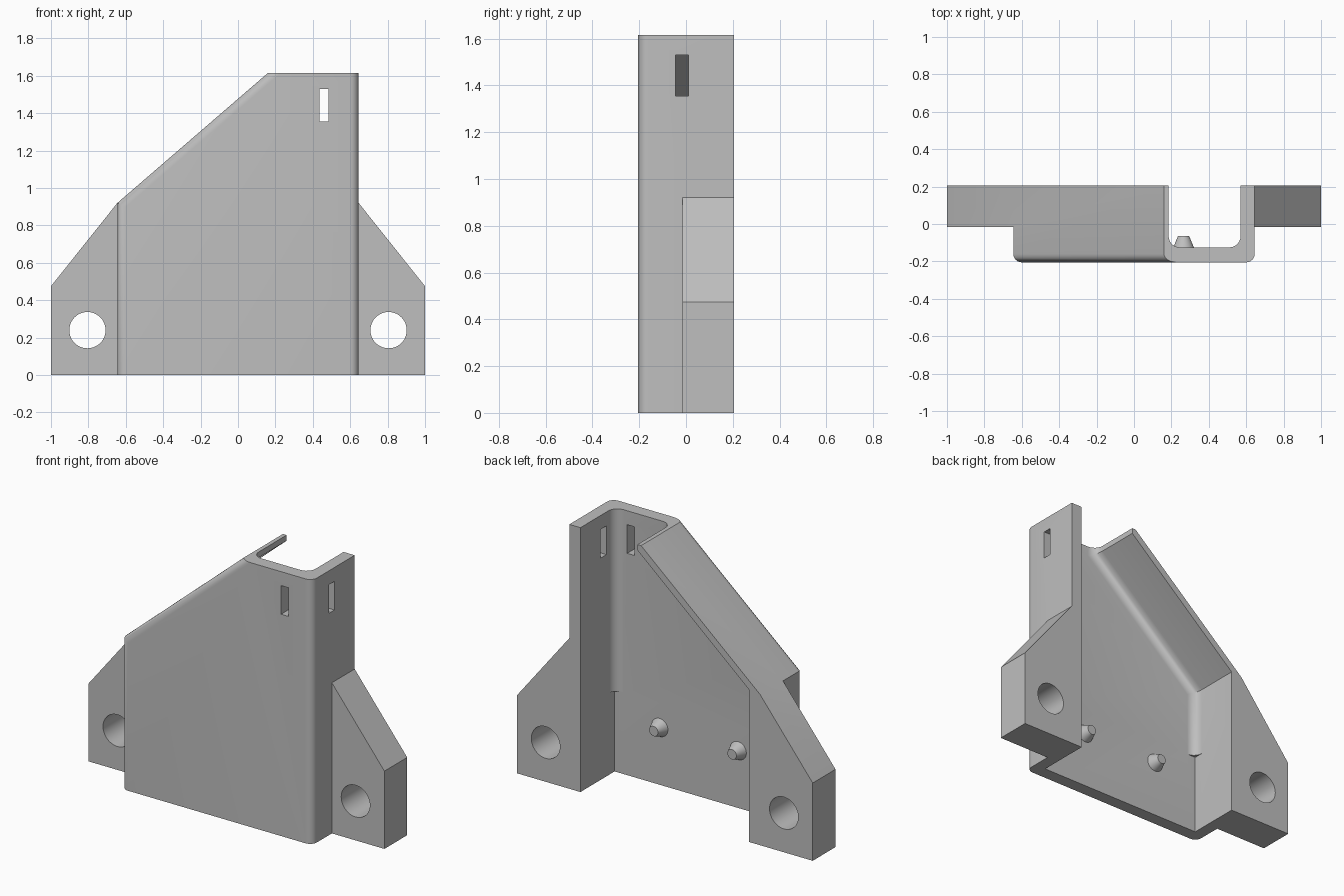
import bpy, bmesh
from math import radians, pi
from mathutils import Matrix

if "Cube" in bpy.data.objects:
    bpy.data.objects.remove(bpy.data.objects["Cube"], do_unlink=True)

W, D, H = 0.645, 0.205, 1.615        # half width, half depth, height of the shell
IN, PLATE = 0.57, -0.125             # inner wall position, back of front plate
SHOULDER, PEAK = 0.92, 0.16          # ends of the sloping edge
SLOPE = (H - SHOULDER) / (PEAK + W)

grey = bpy.data.materials.new("plain_grey")
grey.use_nodes = True
colour = (0.52, 0.52, 0.52, 1)
grey.diffuse_color = colour
grey.node_tree.nodes["Principled BSDF"].inputs["Base Color"].default_value = colour


def finish(name, bm):
    bmesh.ops.recalc_face_normals(bm, faces=bm.faces)
    mesh = bpy.data.meshes.new(name)
    bm.to_mesh(mesh)
    bm.free()
    mesh.materials.append(grey)
    obj = bpy.data.objects.new(name, mesh)
    bpy.context.collection.objects.link(obj)
    return obj


def prism(name, outline, y0, y1, radius=0):
    """Extrude an x-z outline along y; round the upright and sloping front edges."""
    bm = bmesh.new()
    face = bm.faces.new([bm.verts.new((x, y0, z)) for x, z in outline])
    ext = bmesh.ops.extrude_face_region(bm, geom=[face])
    moved = [v for v in ext["geom"] if isinstance(v, bmesh.types.BMVert)]
    bmesh.ops.translate(bm, verts=moved, vec=(0, y1 - y0, 0))
    if radius:
        edges = [e for e in bm.edges
                 if all(abs(v.co.y - y0) < 1e-5 for v in e.verts)
                 and abs(e.verts[0].co.z - e.verts[1].co.z) > 1e-3]
        bmesh.ops.bevel(bm, geom=edges, offset=radius, segments=6,
                        profile=0.5, affect='EDGES', clamp_overlap=False)
    return finish(name, bm)


def box(name, x0, x1, y0, y1, z0, z1):
    return prism(name, [(x0, z0), (x1, z0), (x1, z1), (x0, z1)], y0, y1)


def cone(name, x, y, z, r_front, r_back, depth):
    bm = bmesh.new()
    bmesh.ops.create_cone(bm, cap_ends=True, segments=48, radius1=r_back,
                          radius2=r_front, depth=depth,
                          matrix=Matrix.Translation((x, y, z)) @ Matrix.Rotation(pi / 2, 4, 'X'))
    return finish(name, bm)


def combine(target, tool, operation):
    mod = target.modifiers.new(operation, 'BOOLEAN')
    mod.operation, mod.object, mod.solver = operation, tool, 'EXACT'
    bpy.context.view_layer.objects.active = target
    bpy.ops.object.modifier_apply(modifier=mod.name)
    bpy.data.objects.remove(tool, do_unlink=True)


def smooth(obj):
    bpy.ops.object.select_all(action='DESELECT')
    obj.select_set(True)
    bpy.context.view_layer.objects.active = obj
    bpy.ops.object.shade_smooth_by_angle(angle=radians(30))


# Outer shell with rounded front edges
bracket = prism("bracket_body",
                [(-W, 0), (W, 0), (W, H), (PEAK, H), (-W, SHOULDER)], -D, D, 0.045)

# Mounting ears on both sides
for s in (-1, 1):
    ear = [(0.61, 0), (1, 0), (1, 0.475), (W, SHOULDER), (0.61, SHOULDER)]
    combine(bracket, prism("ear", [(s * x, z) for x, z in ear], -0.015, D), 'UNION')

# Cavity, open at the back, bottom and top, with rounded inner corners
END = 0.185


def under_slope(x):
    return SHOULDER + SLOPE * (x + W) - 0.056


cavity = [(-IN, -1), (IN, -1), (IN, 2), (END, 2),
          (END, under_slope(END)), (-IN, under_slope(-IN))]
combine(bracket, prism("cavity", cavity, PLATE, 1, 0.06), 'DIFFERENCE')

# Lower part of the cavity has square corners
combine(bracket, box("square_corners", -IN, IN, PLATE, 1, -1, 0.5), 'DIFFERENCE')

# Slots through the front plate and the side wall
combine(bracket, box("front_slot", 0.435, 0.485, -1, 0, 1.355, 1.53), 'DIFFERENCE')
combine(bracket, box("side_slot", 0.5, 1, -0.045, 0.01, 1.355, 1.53), 'DIFFERENCE')

# Bolt holes in the ears
for s in (-1, 1):
    combine(bracket, cone("bolt_hole", s * 0.805, 0, 0.24, 0.097, 0.097, 1), 'DIFFERENCE')
smooth(bracket)

# Tapered locating pins behind the front plate
for s, side in ((-1, "right"), (1, "left")):
    # the wide end is sunk slightly into the plate
    pin = cone(side + "_locating_pin", s * 0.265, PLATE + 0.028, 0.35, 0.057, 0.03, 0.064)
    smooth(pin)
